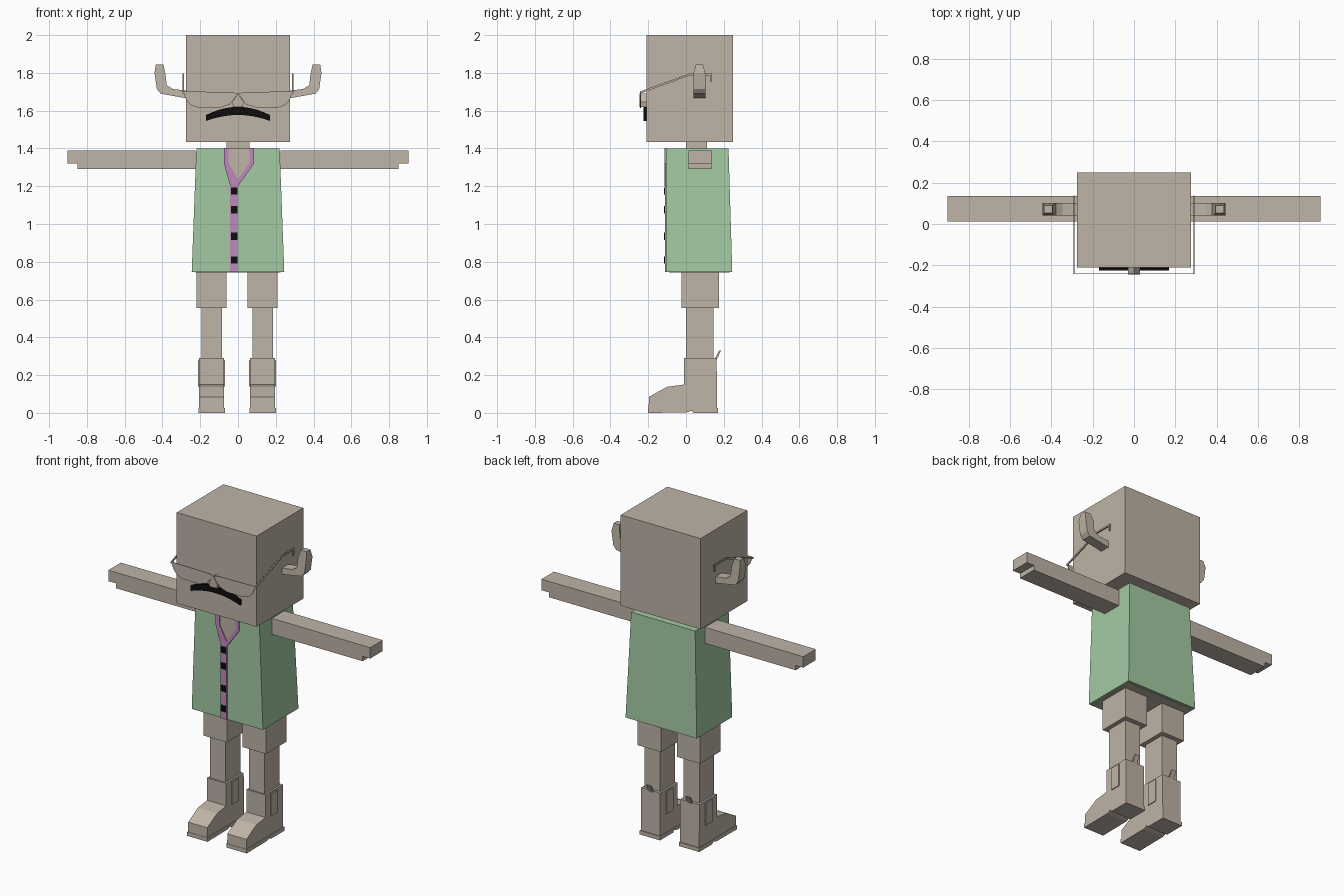
import bpy
import bmesh

if "Cube" in bpy.data.objects:
    bpy.data.objects.remove(bpy.data.objects["Cube"], do_unlink=True)


def material(name, rgb):
    mat = bpy.data.materials.new(name)
    mat.use_nodes = True
    colour = (*rgb, 1)
    mat.diffuse_color = colour
    mat.node_tree.nodes["Principled BSDF"].inputs["Base Color"].default_value = colour
    return mat


SKIN = material("beige", (0.52, 0.455, 0.385))
GREEN = material("soft green", (0.37, 0.59, 0.365))
PURPLE = material("mauve", (0.53, 0.245, 0.51))
BLACK = material("black", (0.004, 0.004, 0.004))


def prism(name, points, axis, low, high, mat):
    """Extrude a 2D outline along one axis, from low to high."""
    def place(p, d):
        return {"x": (d, p[0], p[1]), "y": (p[0], d, p[1]), "z": (p[0], p[1], d)}[axis]
    bm = bmesh.new()
    ends = [[bm.verts.new(place(p, d)) for p in points] for d in (low, high)]
    for ring in ends:
        bm.faces.new(ring)
    for i in range(len(points)):
        j = (i + 1) % len(points)
        bm.faces.new((ends[0][i], ends[0][j], ends[1][j], ends[1][i]))
    bmesh.ops.recalc_face_normals(bm, faces=bm.faces)
    mesh = bpy.data.meshes.new(name)
    bm.to_mesh(mesh)
    bm.free()
    mesh.materials.append(mat)
    obj = bpy.data.objects.new(name, mesh)
    bpy.context.collection.objects.link(obj)
    return obj


def box(name, x, y, z, mat):
    outline = [(x[0], y[0]), (x[1], y[0]), (x[1], y[1]), (x[0], y[1])]
    return prism(name, outline, "z", z[0], z[1], mat)


def flip(points, side):
    return [(side * a, b) for a, b in points]


# Head and neck
box("head", (-0.275, 0.275), (-0.21, 0.25), (1.435, 2.0), SKIN)
box("neck", (-0.06, 0.06), (0, 0.11), (1.36, 1.45), SKIN)

# Tunic: narrower at the shoulders, body showing inside the hem
tunic = box("tunic", (-0.245, 0.245), (-0.105, 0.245), (0.745, 1.4), GREEN)
for v in tunic.data.vertices:
    if v.co.z > 1:
        v.co.x *= 0.9
        v.co.y = min(v.co.y, 0.225)
box("body_underside", (-0.225, 0.225), (-0.09, 0.23), (0.742, 0.76), SKIN)

# Neck opening, collar and button strip
prism("neck_opening", [(-0.06, 1.4), (-0.055, 1.32), (0, 1.22), (0.06, 1.32), (0.065, 1.4)],
      "y", -0.108, -0.104, SKIN)
prism("collar_right", [(-0.075, 1.402), (-0.05, 1.402), (-0.05, 1.325), (0, 1.235),
                       (0, 1.2), (-0.04, 1.2), (-0.075, 1.32)], "y", -0.113, -0.104, PURPLE)
prism("collar_left", [(0.085, 1.402), (0.062, 1.402), (0.062, 1.325), (0, 1.235),
                      (-0.02, 1.2), (0, 1.2), (0.085, 1.32)], "y", -0.113, -0.104, PURPLE)
box("button_strip", (-0.042, 0), (-0.112, -0.104), (0.745, 1.2), PURPLE)
for i, z in enumerate((0.81, 0.935, 1.075, 1.175)):
    box(f"button_{i + 1}", (-0.038, -0.003), (-0.117, -0.11), (z - 0.019, z + 0.019), BLACK)

# Moustache and nose
xs = [-0.17 + 0.034 * i for i in range(11)]
arc = [(x, 1.62 - 1.5 * x * x) for x in xs]
arc += [(x, 1.577 - 1.1 * x * x) for x in reversed(xs)]
prism("moustache", arc, "y", -0.224, -0.209, BLACK)
prism("nose", [(-0.025, 1.62), (0.025, 1.62), (0.03, 1.645), (0, 1.69), (-0.03, 1.645)],
      "y", -0.245, -0.209, SKIN)

# Parts repeated on both sides
ear_outline = [(0.27, 1.665), (0.41, 1.69), (0.43, 1.715), (0.442, 1.8), (0.435, 1.845),
               (0.395, 1.845), (0.385, 1.8), (0.377, 1.735), (0.345, 1.715), (0.27, 1.705)]
lens_outline = [(0, 1.69), (0.03, 1.698), (0.29, 1.702), (0.275, 1.66), (0.25, 1.63),
                (0.21, 1.615), (0.1, 1.615), (0.045, 1.632)]
temple_outline = [(-0.243, 1.702), (0.02, 1.797), (0.137, 1.797), (0.137, 1.755),
                  (0.128, 1.755), (0.128, 1.787), (0.02, 1.787), (-0.243, 1.69)]
arm_outline = [(0.225, 1.29), (0.85, 1.29), (0.85, 1.32), (0.902, 1.32),
               (0.902, 1.388), (0.225, 1.39)]
boot_outline = [(-0.198, 0.02), (-0.196, 0.085), (-0.1, 0.138), (-0.01, 0.15), (-0.01, 0.29),
                (0.162, 0.29), (0.165, 0.02)]
sole_outline = [(-0.2, 0), (-0.2, 0.025), (0.17, 0.025), (0.17, 0), (0.04, 0),
                (0.03, 0.012), (0, 0.002)]
tag_outline = [(0.15, 0.28), (0.162, 0.28), (0.185, 0.33), (0.175, 0.33)]

for side, label, cx in ((1, "left", 0.13), (-1, "right", -0.14)):
    # Curled ear, thinner toward the tip
    ear = prism(f"ear_{label}", flip(ear_outline, side), "y", 0.04, 0.102, SKIN)
    for v in ear.data.vertices:
        if v.co.z > 1.83:
            v.co.y = 0.071 + (v.co.y - 0.071) * 0.6

    # Spectacles
    prism(f"lens_{label}", flip(lens_outline, side), "y", -0.243, -0.239, SKIN)
    prism(f"temple_{label}", temple_outline, "x", side * 0.287, side * 0.294, SKIN)

    # Arm with a notched hand
    prism(f"arm_{label}", flip(arm_outline, side), "y", 0.012, 0.135, SKIN)

    # Leg
    box(f"thigh_{label}", (cx - 0.08, cx + 0.08), (-0.025, 0.175), (0.555, 0.75), SKIN)
    box(f"shin_{label}", (cx - 0.054, cx + 0.054), (0, 0.145), (0.28, 0.56), SKIN)

    # Boot
    prism(f"boot_{label}", boot_outline, "x", cx - 0.066, cx + 0.066, SKIN)
    prism(f"sole_{label}", sole_outline, "x", cx - 0.07, cx + 0.07, SKIN)
    prism(f"boot_tag_{label}", tag_outline, "x", cx - 0.015, cx + 0.015, SKIN)
    for face, edge in (("inner", -side), ("outer", side)):
        x = cx + edge * 0.066
        box(f"boot_panel_{face}_{label}", (min(x, x + edge * 0.005), max(x, x + edge * 0.005)),
            (0.04, 0.105), (0.14, 0.28), SKIN)
